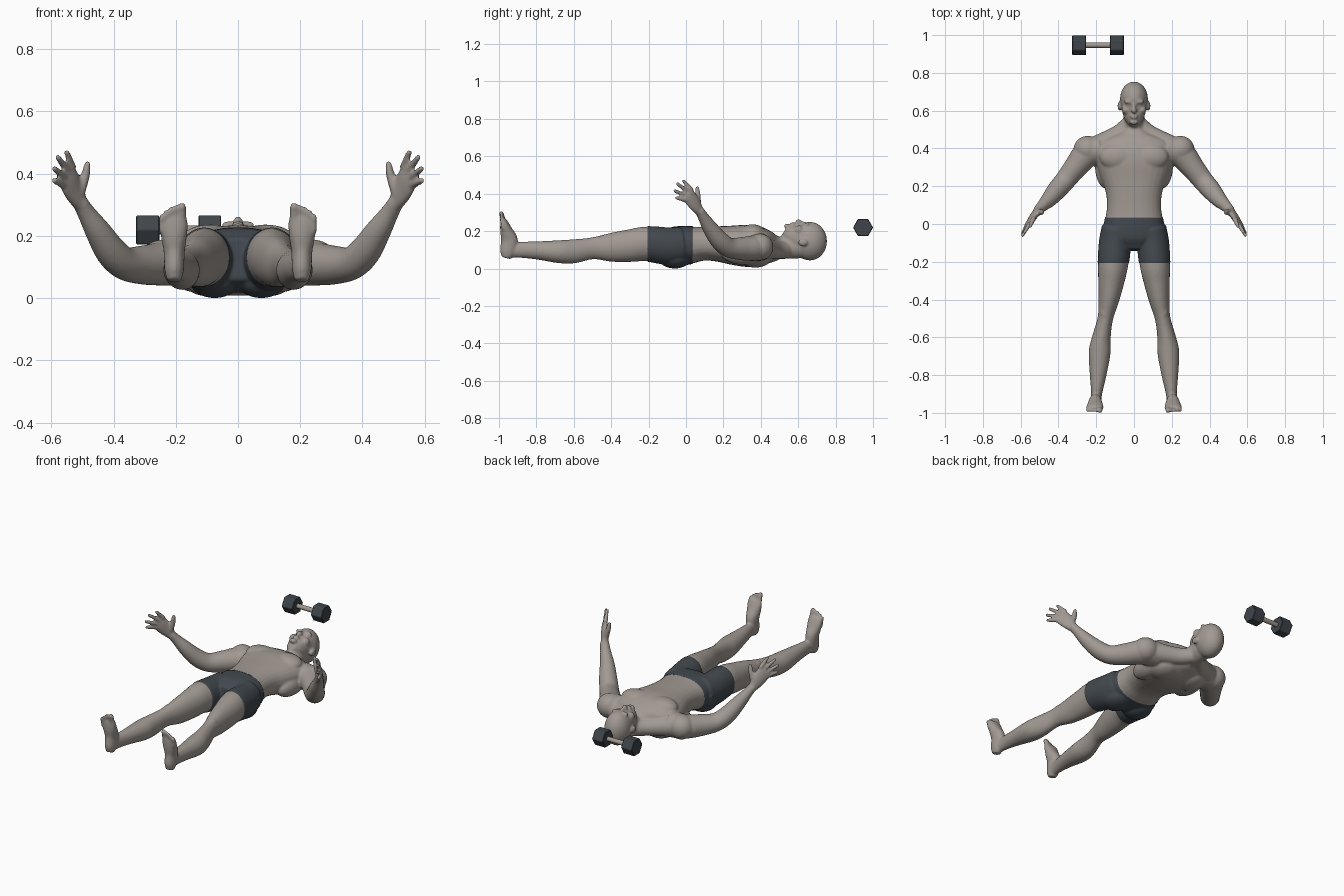
import bpy, bmesh
from math import cos, sin, pi, copysign
from mathutils import Vector, Matrix

cube = bpy.data.objects.get("Cube")
if cube:
    bpy.data.objects.remove(cube, do_unlink=True)


def material(name, rgb, rough):
    m = bpy.data.materials.new(name)
    m.use_nodes = True
    m.diffuse_color = (*rgb, 1)
    bsdf = m.node_tree.nodes["Principled BSDF"]
    bsdf.inputs["Base Color"].default_value = (*rgb, 1)
    bsdf.inputs["Roughness"].default_value = rough
    return m


skin = material("warm grey skin", (0.36, 0.32, 0.29), 0.7)
cloth = material("dark slate cloth", (0.055, 0.066, 0.078), 0.8)
iron = material("dark slate iron", (0.05, 0.06, 0.07), 0.5)
steel = material("pale grey steel", (0.36, 0.32, 0.28), 0.4)


def add_object(name, bm, *mats):
    mesh = bpy.data.meshes.new(name)
    bm.to_mesh(mesh)
    bm.free()
    for m in mats:
        mesh.materials.append(m)
    ob = bpy.data.objects.new(name, mesh)
    bpy.context.collection.objects.link(ob)
    return ob


def smooth_path(rows, steps=4):
    """Catmull-Rom interpolation through rows of (x, y, z, width, depth)."""
    pts = [Vector(r) for r in rows]
    pts = [pts[0] * 2 - pts[1]] + pts + [pts[-1] * 2 - pts[-2]]
    out = []
    for a, b, c, d in zip(pts, pts[1:], pts[2:], pts[3:]):
        for k in range(steps):
            t = k / steps
            out.append((b * 2 + (c - a) * t + (a * 2 - b * 5 + c * 4 - d) * t**2
                        + (b * 3 - a - c * 3 + d) * t**3) * 0.5)
    return out + [pts[-2]]


def loft(bm, rows, hint, power=1.0, sides=28):
    """Closed tube of (super)elliptical rings; hint is the width direction."""
    path = smooth_path(rows)
    rings = []
    for i, p in enumerate(path):
        before, after = path[max(i - 1, 0)], path[min(i + 1, len(path) - 1)]
        axis = (Vector(after[:3]) - Vector(before[:3])).normalized()
        u = Vector(hint)
        u = (u - axis * u.dot(axis)).normalized()
        v = axis.cross(u)
        ring = []
        for k in range(sides):
            c, s = cos(2 * pi * k / sides), sin(2 * pi * k / sides)
            c, s = copysign(abs(c) ** power, c), copysign(abs(s) ** power, s)
            ring.append(bm.verts.new(Vector(p[:3]) + u * c * p[3] + v * s * p[4]))
        rings.append(ring)
    for r, q in zip(rings, rings[1:]):
        for k in range(sides):
            j = (k + 1) % sides
            bm.faces.new((r[k], r[j], q[j], q[k]))
    bm.faces.new(rings[0][::-1])
    bm.faces.new(rings[-1])


def blob(bm, centre, radii):
    mat = Matrix.Translation(centre) @ Matrix.Diagonal((*radii, 1))
    bmesh.ops.create_uvsphere(bm, u_segments=24, v_segments=16, radius=1, matrix=mat)


def digit(bm, points, r0, r1):
    """Rounded finger or toe tapering along its points."""
    n = len(points) - 1
    radii = [r0 + (r1 - r0) * i / n for i in range(n + 1)]
    loft(bm, [(*p, r, r) for p, r in zip(points, radii)], (1, 0.3, 0.2), sides=12)
    blob(bm, points[0], [r0] * 3)
    blob(bm, points[-1], [r1] * 3)


bm = bmesh.new()

# Left leg
loft(bm, [(.09, -.02, .125, .078, .092), (.1, -.1, .12, .083, .097),
          (.11, -.21, .132, .08, .092), (.12, -.3, .122, .07, .087),
          (.133, -.4, .113, .055, .077), (.152, -.5, .108, .041, .058),
          (.172, -.6, .092, .049, .064), (.182, -.68, .09, .058, .061),
          (.19, -.8, .097, .044, .048), (.198, -.9, .1, .029, .042),
          (.203, -.96, .095, .028, .04)], (1, 0, 0))
blob(bm, (.15, -.47, .145), (.03, .04, .027))   # kneecap
blob(bm, (.075, -.06, .057), (.078, .085, .054))  # buttock

# Left foot, toes up
loft(bm, [(.205, -.962, .056, .022, .024), (.205, -.953, .09, .031, .042),
          (.205, -.944, .15, .034, .045), (.206, -.96, .2, .042, .034),
          (.207, -.971, .24, .046, .023), (.207, -.977, .264, .041, .014)], (1, 0, 0))
for i in range(5):
    x, tip = .18 + .0162 * i, .293 - .002 * i * i
    r = .0135 if i == 0 else .0095
    digit(bm, [(x, -.976, tip - .045), (x, -.981, tip - .02), (x, -.987, tip)], r, r)

# Left arm
loft(bm, [(.17, .395, .115, .075, .075), (.245, .375, .11, .07, .075),
          (.31, .3, .106, .062, .062), (.365, .23, .112, .053, .055),
          (.408, .18, .15, .05, .052), (.45, .13, .215, .041, .042),
          (.488, .093, .275, .029, .03), (.51, .07, .312, .024, .026)], (0, 0, 1))
blob(bm, (.245, .395, .115), (.075, .072, .072))  # shoulder muscle

# Left hand
spread = Vector((.43, -.38, -.82))
loft(bm, [(.505, .075, .3, .025, .022), (.526, .048, .343, .04, .02),
          (.543, .022, .38, .044, .017), (.552, .009, .4, .04, .013)], spread)
knuckle = Vector((.548, .014, .394))
tips = [(.55, -.012, .468), (.579, -.044, .452), (.589, -.059, .415), (.59, -.05, .377)]
for i, tip in enumerate(tips):
    base = knuckle + spread * (i * .023 - .0345)
    digit(bm, [base, base.lerp(Vector(tip), .5), tip], .0135, .0095)
digit(bm, [(.512, .062, .335), (.491, .063, .392), (.484, .06, .43)], .02, .0105)

# Left side of the trunk: chest, back, neck slope
blob(bm, (.088, .355, .19), (.095, .07, .046))
blob(bm, (.145, .31, .085), (.062, .125, .065))
blob(bm, (.09, .37, .06), (.09, .09, .055))
loft(bm, [(.02, .54, .1, .045, .04), (.08, .475, .1, .05, .05),
          (.2, .41, .112, .06, .056)], (0, 0, 1))

# Left side of the face
blob(bm, (.027, .647, .234), (.027, .011, .014))   # brow
blob(bm, (.03, .627, .222), (.014, .01, .012))     # eye
blob(bm, (.043, .603, .205), (.022, .022, .026))   # cheek
blob(bm, (.011, .6, .245), (.008, .009, .009))     # nostril
blob(bm, (.076, .625, .14), (.011, .026, .02))     # ear

# Mirror everything so far to the right side
copy = bmesh.ops.duplicate(bm, geom=bm.verts[:] + bm.edges[:] + bm.faces[:])["geom"]
for v in (g for g in copy if isinstance(g, bmesh.types.BMVert)):
    v.co.x *= -1


def section(y, half_width, bottom, top):
    return (0, y, (bottom + top) / 2, half_width, (top - bottom) / 2)


# Trunk
loft(bm, [section(*s) for s in (
    (-.135, .08, .06, .19), (-.08, .165, .025, .218), (0, .157, .022, .225),
    (.09, .143, .042, .223), (.17, .15, .037, .226), (.25, .178, .02, .23),
    (.32, .2, .009, .234), (.38, .215, .008, .228), (.43, .19, .02, .208),
    (.47, .11, .035, .185), (.5, .06, .05, .17))], (1, 0, 0), power=.85)

# Neck, skull and jaw
loft(bm, [section(*s) for s in (
    (.44, .07, .045, .18), (.5, .056, .05, .17), (.55, .055, .052, .18),
    (.62, .055, .055, .19))], (1, 0, 0))
blob(bm, (0, .663, .146), (.074, .091, .103))
loft(bm, [section(*s) for s in (
    (.528, .024, .175, .23), (.55, .045, .14, .237), (.58, .058, .11, .238),
    (.62, .066, .09, .238), (.67, .068, .08, .244))], (1, 0, 0), power=.9)

# Nose, lips and chin
loft(bm, [(0, .648, .235, .009, .01), (0, .62, .243, .009, .012),
          (0, .6, .25, .011, .014), (0, .592, .245, .01, .01)], (1, 0, 0), sides=12)
blob(bm, (0, .573, .238), (.022, .006, .01))
blob(bm, (0, .562, .237), (.019, .006, .01))
blob(bm, (0, .539, .226), (.023, .014, .015))

# Fuse the parts into one smooth skin
bmesh.ops.recalc_face_normals(bm, faces=bm.faces[:])
body = add_object("body", bm, skin, cloth)
fuse = body.modifiers.new("fuse", 'REMESH')
fuse.mode = 'VOXEL'
fuse.voxel_size = .0062
relax = body.modifiers.new("relax", 'SMOOTH')
relax.factor = .5
relax.iterations = 4
graph = bpy.context.evaluated_depsgraph_get()
fused = bpy.data.meshes.new_from_object(body.evaluated_get(graph))
body.modifiers.clear()

# Shorts: cut the waist and hems, colour the faces between and lift them a little
waist, hem = .035, -.207
bm = bmesh.new()
bm.from_mesh(fused)
for y in (waist, hem):
    bmesh.ops.bisect_plane(bm, geom=bm.verts[:] + bm.edges[:] + bm.faces[:],
                           plane_co=(0, y, 0), plane_no=(0, 1, 0), dist=.0005)
bm.normal_update()
for f in bm.faces:
    c = f.calc_center_median()
    f.material_index = int(hem < c.y < waist and abs(c.x) < .27)
    f.smooth = True
for v in bm.verts:
    if all(f.material_index for f in v.link_faces):
        v.co += v.normal * .003
bm.to_mesh(body.data)
bm.free()

# Dumbbell
sideways = Matrix.Rotation(pi / 2, 4, 'Y')


def rod(name, x0, x1, radius, sides, mat):
    bm = bmesh.new()
    place = Matrix.Translation(((x0 + x1) / 2, .9465, .219)) @ sideways
    bmesh.ops.create_cone(bm, cap_ends=True, segments=sides, radius1=radius,
                          radius2=radius, depth=x1 - x0, matrix=place)
    for f in bm.faces:
        f.smooth = sides > 8 and len(f.verts) == 4
    return add_object(name, bm, mat)


for name, x0, x1 in (("right_weight", -.327, -.253), ("left_weight", -.127, -.054)):
    weight = rod(name, x0, x1, .0535, 6, iron)
    edge = weight.modifiers.new("edge", 'BEVEL')
    edge.width = .003
    edge.segments = 1
rod("dumbbell_handle", -.26, -.12, .014, 20, steel)
